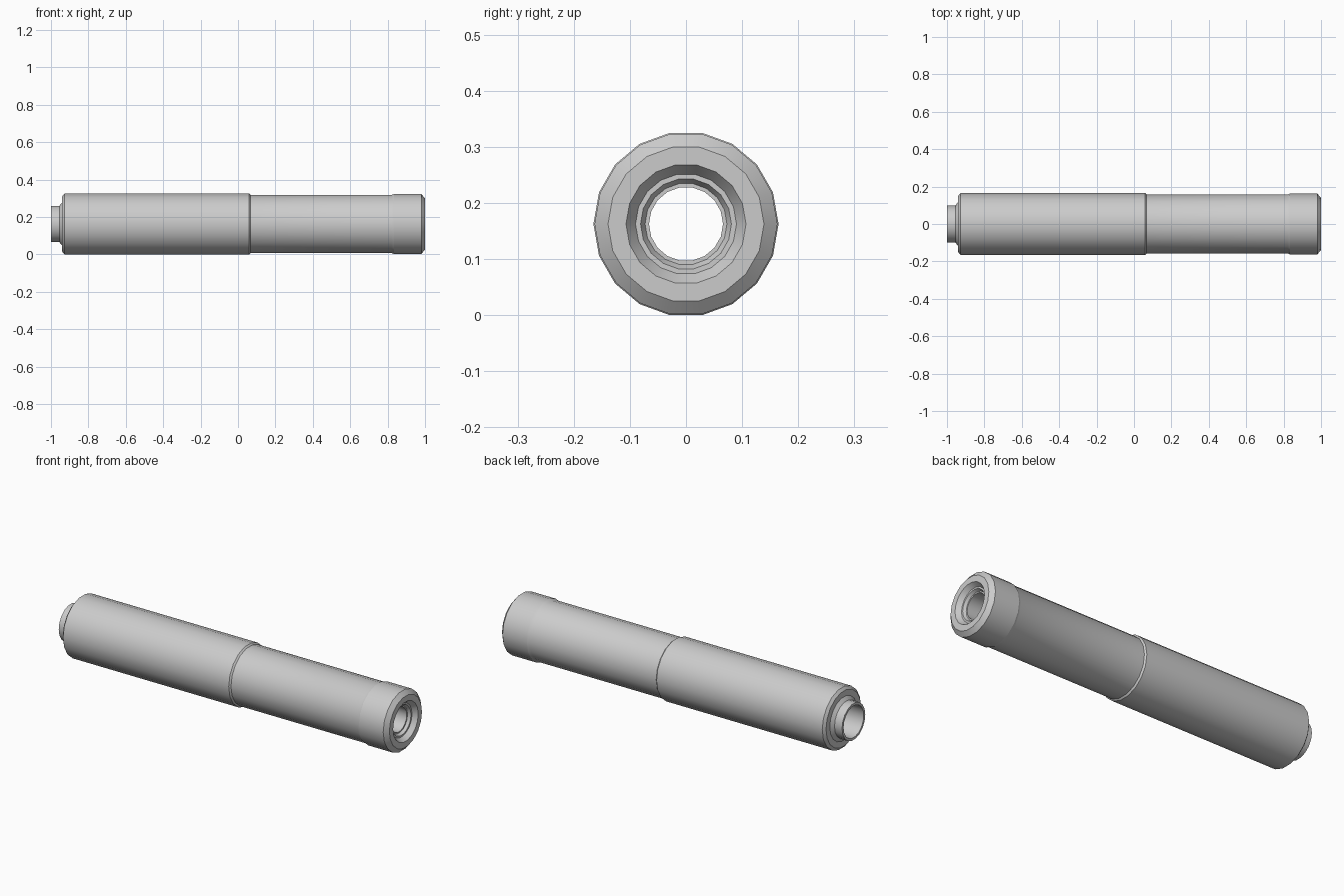
import bpy
import bmesh
from math import cos, sin, radians, pi

cube = bpy.data.objects.get("Cube")
if cube:
    bpy.data.objects.remove(cube)

SIDES = 18
BODY_R = 0.165
AXIS_Z = BODY_R * cos(pi / SIDES)   # flat side rests on the ground

metal = bpy.data.materials.new("plain grey metal")
metal.use_nodes = True
grey = (0.6, 0.6, 0.6, 1)
metal.diffuse_color = grey
metal.node_tree.nodes["Principled BSDF"].inputs["Base Color"].default_value = grey


def lathe(name, profile):
    """Turn (x, radius) points around the long axis; facing follows point order."""
    bm = bmesh.new()
    rings = []
    for x, r in profile:
        angles = [2 * pi * j / SIDES for j in range(SIDES)]
        rings.append([bm.verts.new((x, r * cos(a), AXIS_Z + r * sin(a))) for a in angles])
    for a, b in zip(rings, rings[1:]):
        for j in range(SIDES):
            k = (j + 1) % SIDES
            bm.faces.new((a[j], a[k], b[k], b[j]))
    mesh = bpy.data.meshes.new(name)
    bm.to_mesh(mesh)
    bm.free()
    mesh.materials.append(metal)
    obj = bpy.data.objects.new(name, mesh)
    bpy.context.collection.objects.link(obj)
    bpy.ops.object.select_all(action='DESELECT')
    obj.select_set(True)
    bpy.context.view_layer.objects.active = obj
    bpy.ops.object.shade_smooth_by_angle(angle=radians(30))
    return obj


# Thin-walled neck at the mounting end, with its flared collar
lathe("mount_neck", [(-1, 0.086), (-1, 0.099), (-0.955, 0.099),
                     (-0.94, 0.118), (-0.94, 0.15)])

# Wider rear sleeve with a bevel at both ends
lathe("rear_sleeve", [(-0.94, 0.15), (-0.928, BODY_R), (0.06, BODY_R),
                      (0.068, 0.157)])

# Slimmer front tube
lathe("front_tube", [(0.068, 0.157), (0.82, 0.157), (0.835, 0.163)])

# End cap with chamfered rim and countersunk recess
lathe("end_cap", [(0.835, 0.163), (0.98, 0.163), (1, 0.139), (1, 0.107),
                  (0.975, 0.09), (0.975, 0.081)])

# Through bore, stepped at the front and widened in the neck
lathe("bore", [(0.975, 0.081), (0.96, 0.073), (0.96, 0.066), (-0.88, 0.066),
               (-0.88, 0.086), (-1, 0.086)])
